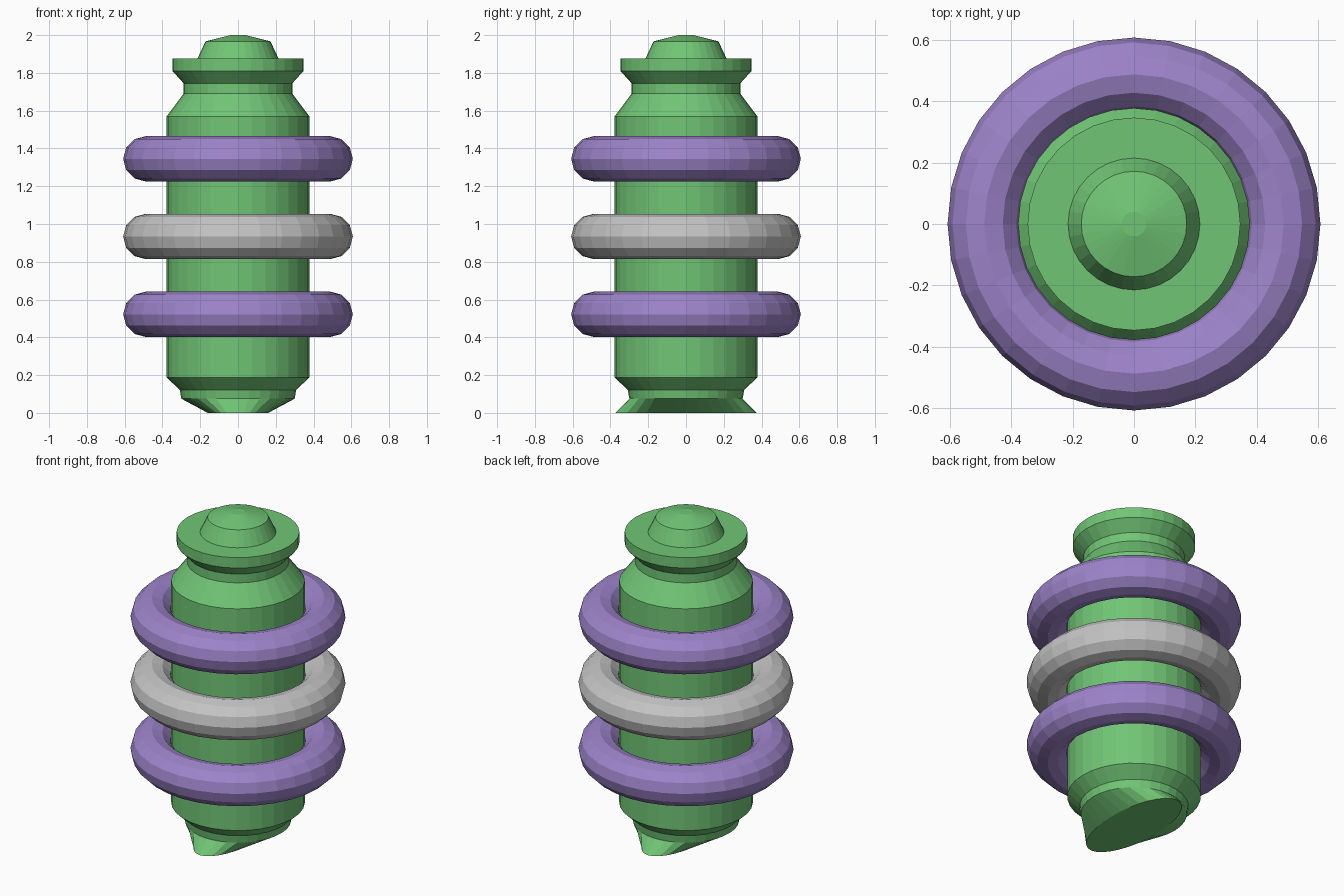
import bpy, bmesh, math

if "Cube" in bpy.data.objects:
    bpy.data.objects.remove(bpy.data.objects["Cube"])

SEGMENTS = 32


def material(name, rgb):
    m = bpy.data.materials.new(name)
    m.diffuse_color = (*rgb, 1)
    m.use_nodes = True
    m.node_tree.nodes["Principled BSDF"].inputs["Base Color"].default_value = m.diffuse_color
    return m


green = material("green", (0.165, 0.56, 0.18))
purple = material("purple", (0.34, 0.23, 0.59))
grey = material("light grey", (0.55, 0.55, 0.55))


def loft(name, sections, mat, closed=False):
    """Join elliptical sections (x radius, y radius, z) into a flat-shaded solid."""
    bm = bmesh.new()
    rows = []
    for rx, ry, z in sections:
        row = []
        for i in range(SEGMENTS):
            a = 2 * math.pi * i / SEGMENTS
            row.append(bm.verts.new((rx * math.cos(a), ry * math.sin(a), z)))
        rows.append(row)
    pairs = list(zip(rows, rows[1:]))
    if closed:
        pairs.append((rows[-1], rows[0]))
    else:
        bm.faces.new(rows[0])
        bm.faces.new(rows[-1])
    for a, b in pairs:
        for i in range(SEGMENTS):
            j = (i + 1) % SEGMENTS
            bm.faces.new((a[i], a[j], b[j], b[i]))
    bmesh.ops.recalc_face_normals(bm, faces=bm.faces)
    mesh = bpy.data.meshes.new(name)
    bm.to_mesh(mesh)
    bm.free()
    mesh.materials.append(mat)
    obj = bpy.data.objects.new(name, mesh)
    bpy.context.collection.objects.link(obj)
    return obj


# Turned body: round profile above a flattened elliptical foot
profile = [(0.30, 0.075), (0.308, 0.122), (0.378, 0.187), (0.378, 1.57),
           (0.288, 1.69), (0.288, 1.745), (0.347, 1.81), (0.347, 1.875),
           (0.215, 1.875), (0.172, 1.967), (0.04, 2.0)]
loft("body", [(0.16, 0.375, 0)] + [(r, r, z) for r, z in profile], green)

# Three rings around the body, twelve-sided in section
for name, z, mat in (("lower_ring", 0.522, purple),
                     ("middle_ring", 0.934, grey),
                     ("upper_ring", 1.345, purple)):
    section = []
    for k in range(12):
        a = 2 * math.pi * k / 12
        r = 0.488 + 0.12 * math.cos(a)
        section.append((r, r, z + 0.12 * math.sin(a)))
    loft(name, section, mat, closed=True)
